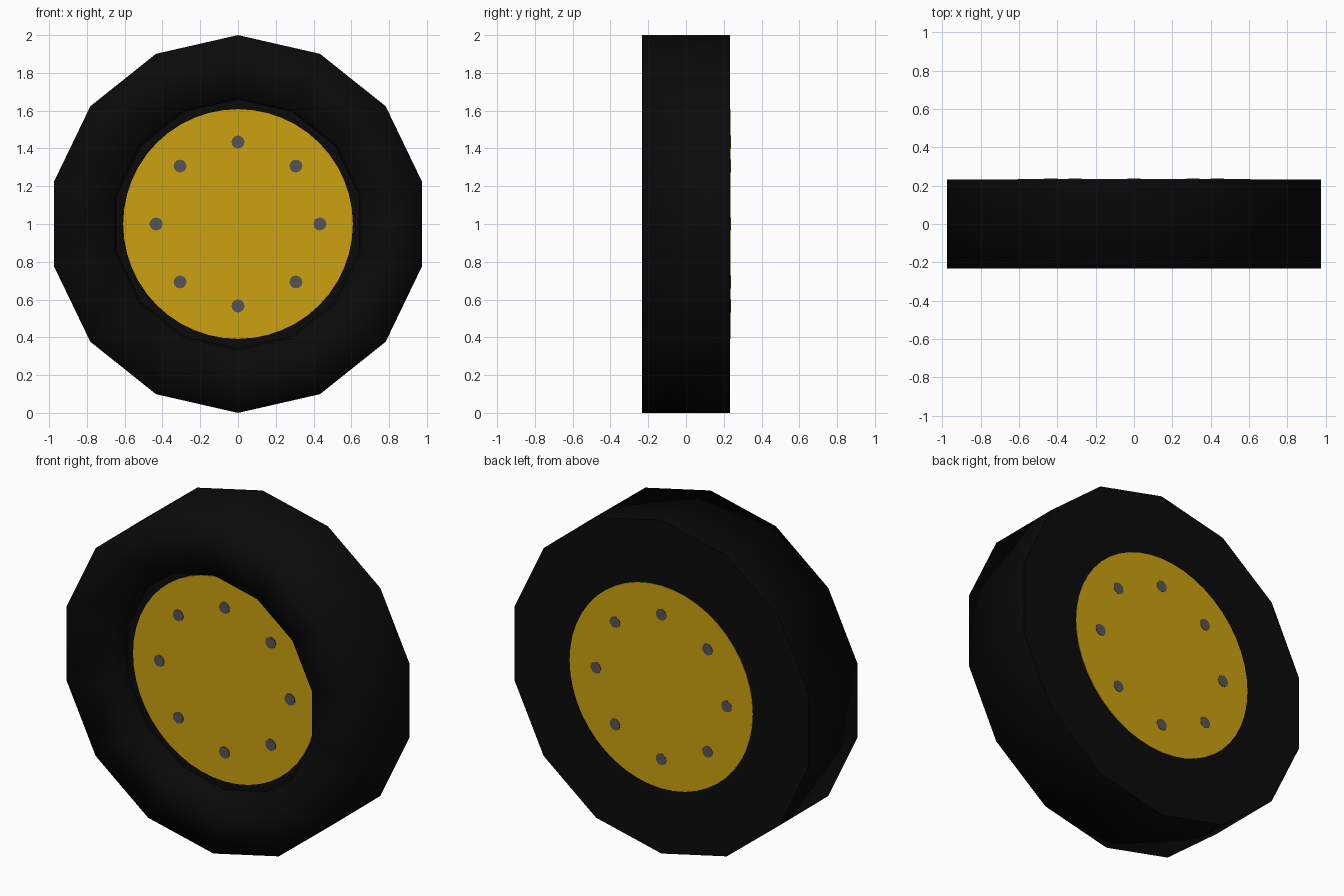
import bpy, bmesh, math
from mathutils import Matrix

if "Cube" in bpy.data.objects:
    bpy.data.objects.remove(bpy.data.objects["Cube"])

HALF = 0.233      # half the tyre width
FLOOR = -0.122    # depth of the front recess


def material(name, rgb):
    m = bpy.data.materials.new(name)
    m.diffuse_color = (*rgb, 1)
    m.use_nodes = True
    m.node_tree.nodes["Principled BSDF"].inputs["Base Color"].default_value = m.diffuse_color
    return m


BLACK = material("black rubber", (0.003, 0.003, 0.003))
YELLOW = material("golden yellow", (0.6, 0.355, 0.005))
GREY = material("dark grey", (0.09, 0.09, 0.09))


def finish(bm, name, mat):
    bmesh.ops.recalc_face_normals(bm, faces=bm.faces)
    me = bpy.data.meshes.new(name)
    bm.to_mesh(me)
    bm.free()
    me.materials.append(mat)
    ob = bpy.data.objects.new(name, me)
    bpy.context.collection.objects.link(ob)
    return ob


def disc(name, x, z, y0, y1, r, sides, mat):
    """Flat capped cylinder along y from y0 to y1."""
    bm = bmesh.new()
    place = Matrix.Translation((x, (y0 + y1) / 2, z)) @ Matrix.Rotation(math.pi / 2, 4, 'X')
    bmesh.ops.create_cone(bm, cap_ends=True, segments=sides, radius1=r, radius2=r,
                          depth=y1 - y0, matrix=place)
    for f in bm.faces:
        f.smooth = len(f.verts) == 4
    return finish(bm, name, mat)


# Tyre: 14-sided drum, flat back, recessed front
bm = bmesh.new()
N = 14
rings = []
for r, y in ((1, HALF), (1, -HALF), (0.67, -HALF), (0.66, FLOOR)):
    rings.append([bm.verts.new((r * math.sin(2 * math.pi * i / N), y,
                                1 + r * math.cos(2 * math.pi * i / N))) for i in range(N)])
for a, b in zip(rings, rings[1:]):
    for i in range(N):
        j = (i + 1) % N
        bm.faces.new((a[i], a[j], b[j], b[i])).smooth = True
bm.faces.new(rings[0])      # back wall
bm.faces.new(rings[-1])     # recess floor
finish(bm, "tyre", BLACK)

# Hub: one disc showing on both sides
disc("hub", 0, 1, FLOOR - 0.005, HALF + 0.002, 0.608, 48, YELLOW)

# Ring of eight bolts on each side
for k in range(8):
    a = k * math.pi / 4
    x, z = 0.434 * math.sin(a), 1 + 0.434 * math.cos(a)
    disc(f"front_bolt_{k + 1}", x, z, FLOOR - 0.009, FLOOR, 0.034, 16, GREY)
    disc(f"back_bolt_{k + 1}", x, z, HALF - 0.004, HALF + 0.004, 0.034, 16, GREY)
